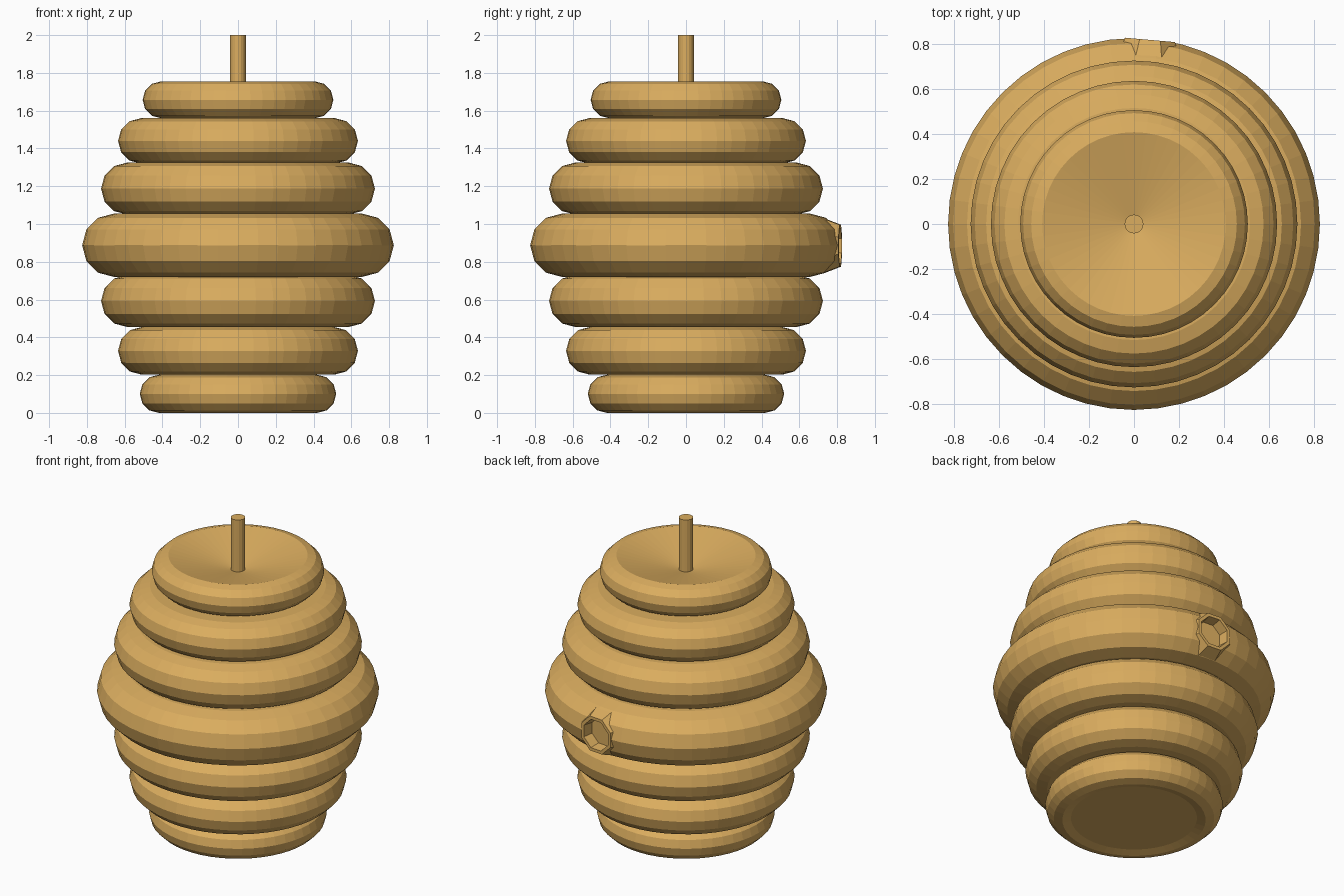
import bpy, bmesh, math
from mathutils import Matrix

if "Cube" in bpy.data.objects:
    bpy.data.objects.remove(bpy.data.objects["Cube"])

honey = bpy.data.materials.new("honey_gold")
honey.use_nodes = True
HONEY = (0.71, 0.42, 0.115, 1)
honey.diffuse_color = HONEY
honey.node_tree.nodes["Principled BSDF"].inputs["Base Color"].default_value = HONEY

SIDES = 48


def finish(name, bm):
    bmesh.ops.recalc_face_normals(bm, faces=bm.faces)
    mesh = bpy.data.meshes.new(name)
    bm.to_mesh(mesh)
    bm.free()
    mesh.materials.append(honey)
    obj = bpy.data.objects.new(name, mesh)
    bpy.context.collection.objects.link(obj)
    return obj


def lathe(name, profile, sides):
    """Revolve (radius, height) points that start and end on the axis."""
    bm = bmesh.new()
    verts = [bm.verts.new((r, 0, z)) for r, z in profile]
    edges = [bm.edges.new(pair) for pair in zip(verts, verts[1:])]
    bmesh.ops.spin(bm, geom=verts + edges, cent=(0, 0, 0), axis=(0, 0, 1),
                   angle=math.tau, steps=sides, use_duplicate=False)
    bmesh.ops.remove_doubles(bm, verts=bm.verts, dist=0.0005)
    return finish(name, bm)


def ring(name, outer, low, high, dish=0, recess=False):
    """Solid coil with a round rim, six facets from top to bottom."""
    minor, mid = (high - low) / 2, (high + low) / 2
    core = outer - minor
    angles = [math.radians(a) for a in range(-90, 91, 30)]
    rim = [(core + minor * math.cos(a), mid + minor * math.sin(a)) for a in angles]
    if recess:
        inner = math.radians(-120)
        rim.insert(0, (core + minor * math.cos(inner), mid + minor * math.sin(inner)))
    return lathe(name, [(0, rim[0][1])] + rim + [(0, high - dish)], SIDES)


# Stacked coils
ring("bottom_coil", 0.52, 0.0, 0.202, recess=True)
ring("lower_coil", 0.635, 0.202, 0.455)
ring("lower_middle_coil", 0.725, 0.455, 0.73)
widest = ring("widest_coil", 0.825, 0.72, 1.055)
ring("upper_middle_coil", 0.725, 1.05, 1.325)
ring("upper_coil", 0.635, 1.32, 1.56)
ring("top_coil", 0.505, 1.56, 1.755, dish=0.1)

# Stem standing in the dished top
lathe("stem", [(0, 1.6), (0.042, 1.6), (0.042, 2), (0, 2)], 16)


def back_cone(name, base, tip, start, end):
    """Eight sided cone frustum pointing out of the back."""
    bm = bmesh.new()
    place = (Matrix.Rotation(math.radians(-5), 4, 'Z')
             @ Matrix.Translation((0, (start + end) / 2, 0.885))
             @ Matrix.Rotation(math.radians(-90), 4, 'X')
             @ Matrix.Rotation(math.radians(22.5), 4, 'Z'))
    bmesh.ops.create_cone(bm, cap_ends=True, segments=8, radius1=base,
                          radius2=tip, depth=end - start, matrix=place)
    return finish(name, bm)


# Entrance hole with a faceted collar
collar = back_cone("entrance_collar", 0.155, 0.12, 0.735, 0.82)
cutter = back_cone("entrance_cutter", 0.09, 0.11, 0.755, 0.9)
cutter.hide_render = True
for obj in (widest, collar):
    cut = obj.modifiers.new("entrance", 'BOOLEAN')
    cut.operation = 'DIFFERENCE'
    cut.solver = 'EXACT'
    cut.object = cutter
    bpy.context.view_layer.objects.active = obj
    bpy.ops.object.modifier_apply(modifier=cut.name)
bpy.data.objects.remove(cutter)
